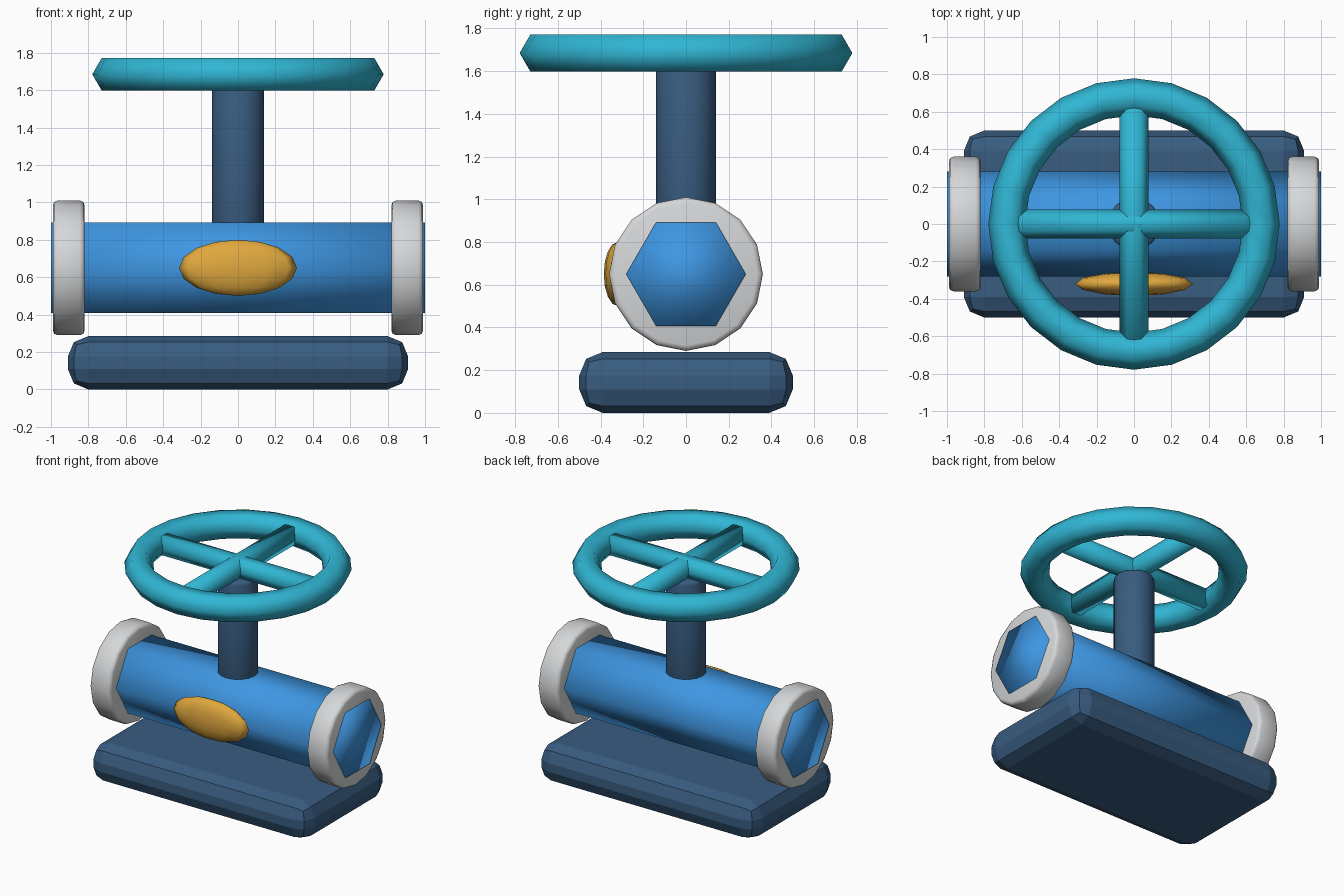
import bpy
from math import pi

if "Cube" in bpy.data.objects:
    bpy.data.objects.remove(bpy.data.objects["Cube"])


def material(name, color):
    m = bpy.data.materials.new(name)
    m.diffuse_color = (*color, 1)
    m.use_nodes = True
    m.node_tree.nodes["Principled BSDF"].inputs["Base Color"].default_value = m.diffuse_color
    return m


blue = material("pipe blue", (0.048, 0.305, 0.76))
teal = material("wheel teal", (0.03, 0.468, 0.658))
navy = material("iron navy", (0.04, 0.107, 0.216))
gold = material("badge gold", (0.745, 0.392, 0.048))
grey = material("flange grey", (0.67, 0.68, 0.69))


def finish(name, mat, smooth=True, bevel=0, segments=2):
    """Name, colour, bevel and shade the active object."""
    ob = bpy.context.object
    ob.name = ob.data.name = name
    ob.data.materials.append(mat)
    bpy.ops.object.transform_apply(location=False, rotation=True, scale=True)
    if smooth:
        bpy.ops.object.shade_smooth()
    if bevel:
        mod = ob.modifiers.new("bevel", 'BEVEL')
        mod.width = bevel
        mod.segments = segments
        mod.limit_method = 'ANGLE'
        mod.angle_limit = pi / 4
    return ob


def rod(name, mat, sides, radius, length, loc, rot=(0, 0, 0), **kw):
    bpy.ops.mesh.primitive_cylinder_add(vertices=sides, radius=radius,
                                        depth=length, location=loc, rotation=rot)
    return finish(name, mat, **kw)


ALONG_X = (0, pi / 2, 0)
ALONG_Y = (0, pi / 2, pi / 2)
PIPE_Z, WHEEL_Z = 0.65, 1.685

# Base block with rounded, faceted edges
bpy.ops.mesh.primitive_cube_add(size=1, location=(0, 0, 0.1425))
bpy.context.object.scale = (1.82, 1.0, 0.285)
finish("base", navy, smooth=False, bevel=0.11)

# Hexagonal pipe and its two round flanges
rod("pipe", blue, 6, 0.28, 2.0, (0, 0, PIPE_Z), ALONG_X)
for side, x in (("left", -0.905), ("right", 0.905)):
    rod(side + "_flange", grey, 16, 0.36, 0.17, (x, 0, PIPE_Z), ALONG_X, bevel=0.025)

# Valve stem
rod("stem", navy, 16, 0.14, 0.97, (0, 0, 1.135), bevel=0.02)

# Hand wheel: rim and two crossing bars
bpy.ops.mesh.primitive_torus_add(major_segments=24, minor_segments=6, major_radius=0.68,
                                 minor_radius=0.099, location=(0, 0, WHEEL_Z))
finish("wheel_rim", teal)
for name, rot in (("wheel_bar_x", ALONG_X), ("wheel_bar_y", ALONG_Y)):
    rod(name, teal, 6, 0.078, 1.28, (0, 0, WHEEL_Z), rot)

# Oval badge on the front of the pipe
bpy.ops.mesh.primitive_uv_sphere_add(segments=12, ring_count=8, radius=1,
                                     location=(0, -0.32, PIPE_Z))
bpy.context.object.scale = (0.315, 0.065, 0.15)
finish("badge", gold)
